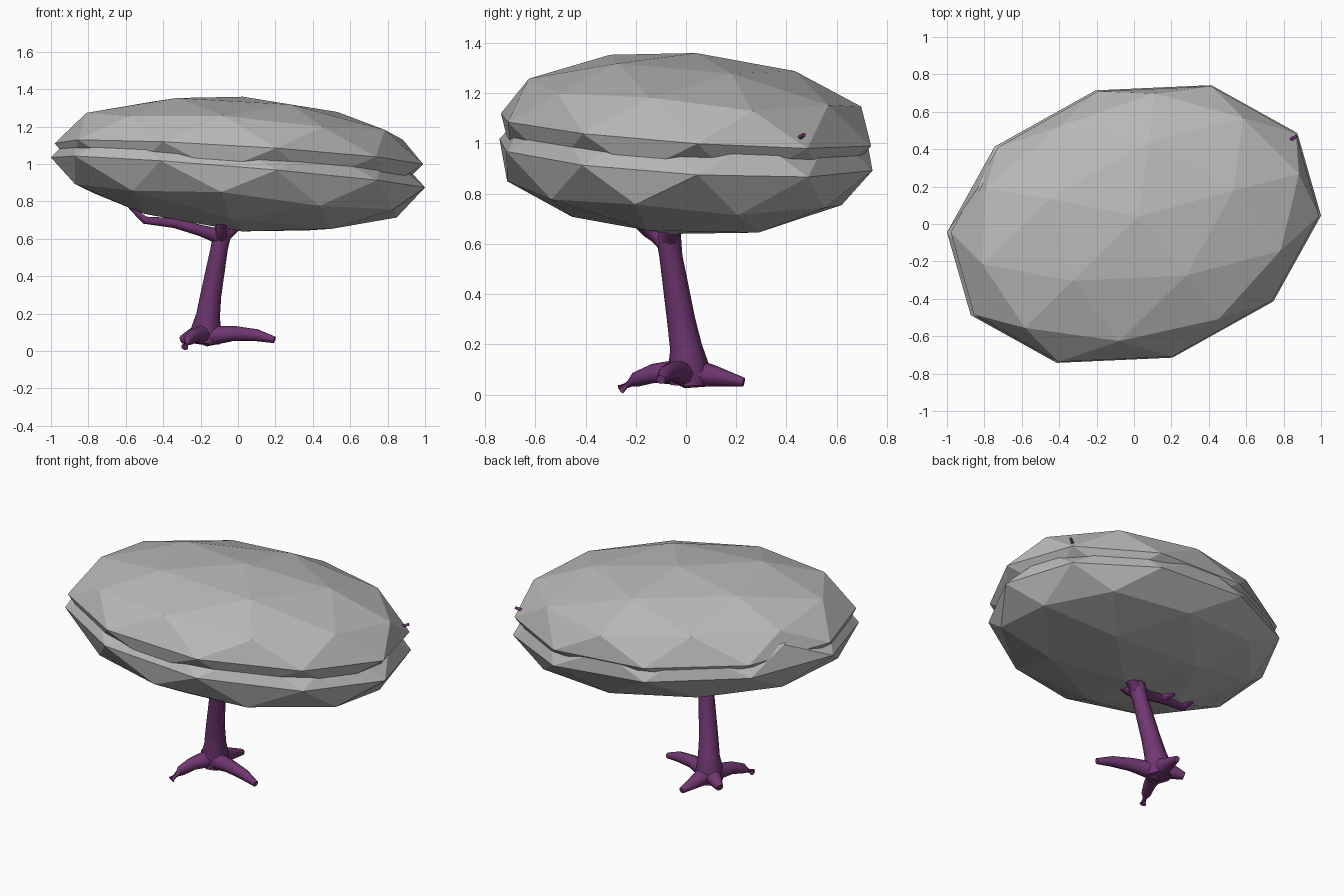
import bpy, bmesh, math
from mathutils import Vector, Matrix

if "Cube" in bpy.data.objects:
    bpy.data.objects.remove(bpy.data.objects["Cube"])


def material(name, rgb):
    m = bpy.data.materials.new(name)
    m.diffuse_color = (*rgb, 1)
    m.use_nodes = True
    m.node_tree.nodes["Principled BSDF"].inputs["Base Color"].default_value = m.diffuse_color
    return m


GREY = material("leaf grey", (0.48, 0.48, 0.48))
PURPLE = material("bark purple", (0.16, 0.038, 0.165))


def finish(name, bm, mat, smooth):
    bmesh.ops.recalc_face_normals(bm, faces=bm.faces)
    me = bpy.data.meshes.new(name)
    for f in bm.faces:
        f.smooth = smooth
    bm.to_mesh(me)
    bm.free()
    me.materials.append(mat)
    ob = bpy.data.objects.new(name, me)
    bpy.context.collection.objects.link(ob)
    return ob


def canopy(name, centre, u, v, w):
    """Faceted ball stretched and leaned along three axes."""
    bm = bmesh.new()
    bmesh.ops.create_icosphere(bm, subdivisions=2, radius=1,
                               matrix=Matrix.Rotation(math.radians(18), 4, 'Z'))
    c, u, v, w = map(Vector, (centre, u, v, w))
    for vert in bm.verts:
        x, y, z = vert.co
        vert.co = c + u * x + v * y + w * z
    finish(name, bm, GREY, False)


def limb(name, path, sides=8):
    """Tapered tube through (x, y, z, radius) points."""
    bm = bmesh.new()
    pts = [Vector(p[:3]) for p in path]
    rings = []
    for i, p in enumerate(pts):
        d = (pts[min(i + 1, len(pts) - 1)] - pts[max(i - 1, 0)]).normalized()
        ref = Vector((0, 1, 0)) if abs(d.y) < 0.8 else Vector((1, 0, 0))
        a = d.cross(ref).normalized()
        b = d.cross(a)
        rings.append([bm.verts.new(p + path[i][3] * (
            a * math.cos(math.tau * k / sides) + b * math.sin(math.tau * k / sides)))
            for k in range(sides)])
    for r, s in zip(rings, rings[1:]):
        for k in range(sides):
            j = (k + 1) % sides
            bm.faces.new((r[k], r[j], s[j], s[k]))
    bm.faces.new(rings[0])
    bm.faces.new(rings[-1])
    ob = finish(name, bm, PURPLE, True)
    bpy.context.view_layer.objects.active = ob
    ob.select_set(True)
    bpy.ops.object.shade_smooth_by_angle(angle=math.radians(50))
    ob.select_set(False)


# Two overlapping leaf masses with a groove between their rims
canopy("upper_canopy", (0.005, 0, 1.055), (0.985, 0.045, -0.056),
       (0.109, 0.76, -0.05), (0.02, 0.04, 0.305))
canopy("lower_canopy", (0, 0, 0.955), (1.0, 0.045, -0.08),
       (0.109, 0.766, -0.04), (-0.02, 0.06, 0.315))

# Trunk
limb("trunk", [(-0.175, 0.01, 0.04, 0.075), (-0.17, 0.01, 0.12, 0.08),
               (-0.16, 0.0, 0.19, 0.064), (-0.145, -0.02, 0.3, 0.056),
               (-0.1, -0.06, 0.55, 0.046), (-0.085, -0.07, 0.63, 0.05),
               (-0.05, -0.06, 0.72, 0.04)])

# Roots
limb("front_left_root", [(-0.18, 0.0, 0.09, 0.055), (-0.23, -0.13, 0.085, 0.038),
                         (-0.26, -0.2, 0.06, 0.03), (-0.285, -0.26, 0.022, 0.02)])
limb("right_root", [(-0.17, 0.0, 0.08, 0.055), (-0.02, -0.05, 0.095, 0.04),
                    (0.1, -0.08, 0.085, 0.032), (0.195, -0.1, 0.06, 0.018)])
limb("back_root", [(-0.17, 0.0, 0.09, 0.065), (-0.155, 0.11, 0.075, 0.042),
                   (-0.13, 0.23, 0.05, 0.018)])
limb("back_left_root", [(-0.17, 0.0, 0.09, 0.06), (-0.25, 0.06, 0.08, 0.04),
                        (-0.3, 0.09, 0.06, 0.022)])

# Branches, mostly buried in the leaves
limb("left_branch", [(-0.09, -0.07, 0.61, 0.042), (-0.2, -0.11, 0.645, 0.03),
                     (-0.34, -0.14, 0.685, 0.027), (-0.5, -0.16, 0.7, 0.02),
                     (-0.57, -0.17, 0.77, 0.015), (-0.62, -0.18, 0.85, 0.008)])
limb("left_twig", [(-0.32, -0.13, 0.68, 0.026), (-0.37, -0.1, 0.72, 0.02),
                   (-0.4, -0.05, 0.8, 0.01)])
limb("front_branch", [(-0.09, -0.07, 0.6, 0.04), (-0.09, -0.15, 0.655, 0.03),
                      (-0.06, -0.3, 0.8, 0.02)])
limb("right_branch", [(-0.085, -0.07, 0.61, 0.04), (0.0, -0.05, 0.69, 0.035),
                      (0.4, 0.2, 0.85, 0.022), (0.87, 0.47, 1.035, 0.008)])
